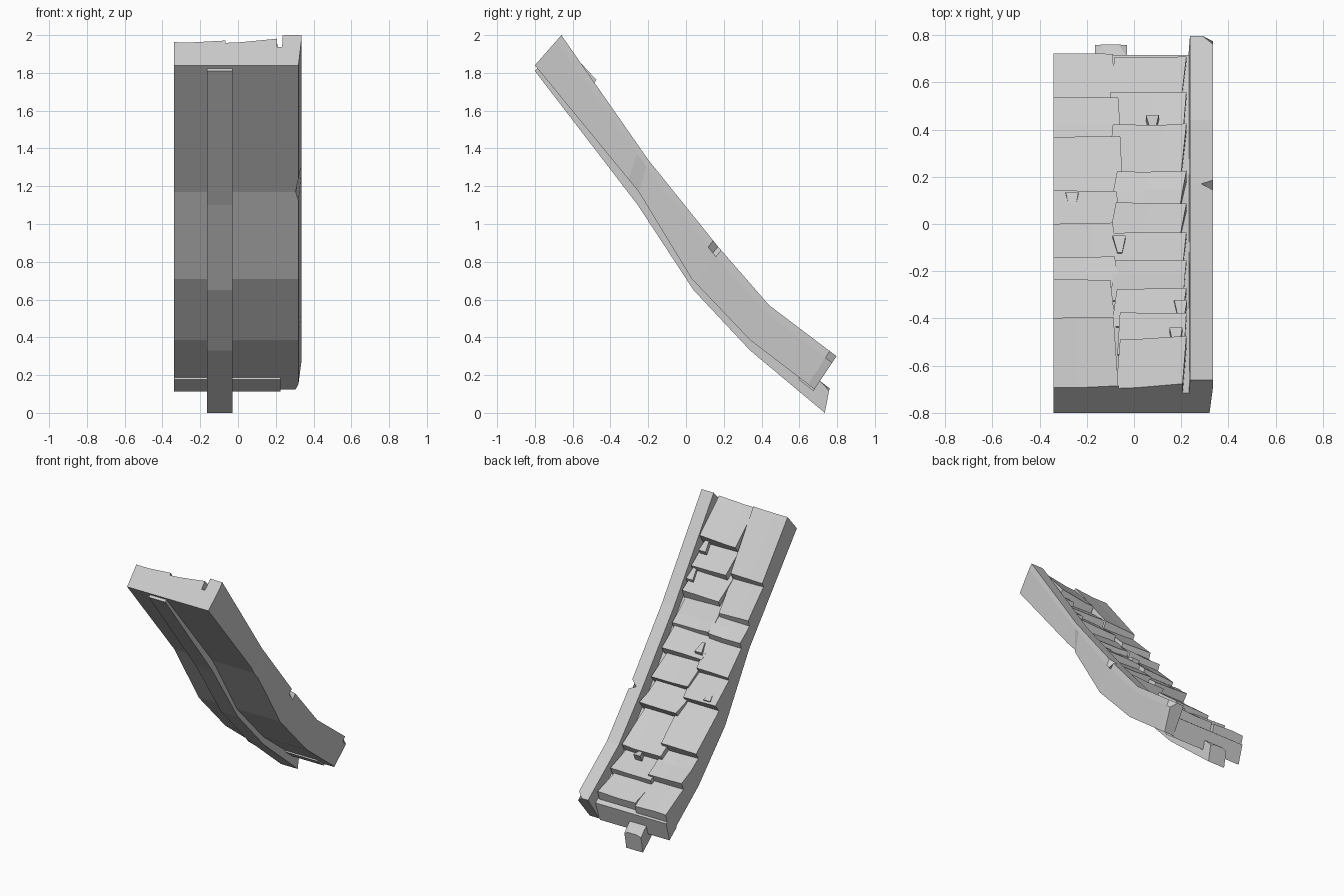
import bpy, bmesh, random

random.seed(4)
cube = bpy.data.objects.get("Cube")
if cube:
    bpy.data.objects.remove(cube)

stone = bpy.data.materials.new("pale_grey")
stone.use_nodes = True
stone.diffuse_color = (0.6, 0.6, 0.6, 1)
stone.node_tree.nodes["Principled BSDF"].inputs["Base Color"].default_value = (0.6, 0.6, 0.6, 1)

# Side profiles: paired (y, z) points along the lower and upper edges
UNDER = [(-.8, 1.84), (-.25, 1.17), (.03, .71), (.34, .385), (.68, .125)]
RIM = (UNDER, [(-.66, 2), (-.2, 1.34), (.17, .88), (.44, .57), (.797, .3)])
DECK = (UNDER, RIM[1][:4] + [(.74, .335)])
BEAM = ([(-.8, 1.81), (-.255, 1.1), (.04, .65), (.34, .33), (.735, 0)],
        [(-.78, 1.83), (-.2, 1.18), (.08, .74), (.4, .41), (.76, .13)])


def place(profile, t, x, h):
    """Point at station t along the curve, at height fraction h."""
    i = min(int(t), 3)
    f = t - i
    low, top = ([a + (b - a) * f for a, b in zip(edge[i], edge[i + 1])] for edge in profile)
    return (x, *[a + (b - a) * h for a, b in zip(low, top)])


def station(y, h=.85):
    """Station whose deck point at height h lies at y."""
    lo, hi = 0, 4
    for _ in range(25):
        mid = (lo + hi) / 2
        lo, hi = (mid, hi) if place(DECK, mid, 0, h)[1] < y else (lo, mid)
    return lo


def loft(name, profile, rings):
    """Skin a list of (station, [(x, h), ...]) rings and cap both ends."""
    bm = bmesh.new()
    rows = [[bm.verts.new(place(profile, t, x, h)) for x, h in ring] for t, ring in rings]
    n = len(rows[0])
    for a, b in zip(rows, rows[1:]):
        for i in range(n):
            j = (i + 1) % n
            bm.faces.new((a[i], a[j], b[j], b[i]))
    bm.faces.new(rows[0])
    bm.faces.new(rows[-1])
    bmesh.ops.recalc_face_normals(bm, faces=bm.faces)
    mesh = bpy.data.meshes.new(name)
    bm.to_mesh(mesh)
    bm.free()
    mesh.materials.append(stone)
    obj = bpy.data.objects.new(name, mesh)
    bpy.context.collection.objects.link(obj)


def box(x0, x1, h0, h1):
    return [(x0, h0), (x1, h0), (x1, h1), (x0, h1)]


# Base deck and the lip under its low end
loft("deck", DECK, [(t, box(-.34, .235, 0, .6)) for t in range(5)])
loft("deck_lip", DECK, [(t, box(-.34, .225, -.05, .3)) for t in (3.76, 4)])


# Raised edge rim with worn corners
def rim_ring(top_x=.335, low_x=.32):
    return [(.228, 0), (low_x, 0), (.335, .8), (top_x, 1), (.237, 1)]


loft("edge_rim", RIM, [(0, rim_ring()), (.9, rim_ring()), (1, rim_ring(low_x=.305)),
                       (1.1, rim_ring()), (1.93, rim_ring()), (2, rim_ring(top_x=.285)),
                       (2.06, rim_ring()), (3, rim_ring()), (3.9, rim_ring()),
                       (4, rim_ring(top_x=.29, low_x=.305))])


# Support beam below, with a chamfered low end
def beam_ring(c):
    return [(-.165, 0), (-.03, 0), (-.03, 1 - 3 * c), (-.03 - c, 1), (-.165 + c, 1), (-.165, 1 - 3 * c)]


loft("support_beam", BEAM, [(t, beam_ring(.005)) for t in (0, 1, 2, 3, 3.88)] + [(4, beam_ring(.035))])


# Rough overlapping shingles; each is thickest at its low edge
def shingle(name, y_low, y_high, left, right, lift, flush_left):
    last = y_high is None
    t_low = station(y_low)
    t_high = 0 if last else station(y_high - .03)
    knots = [t_high] + [k for k in (1, 2, 3) if t_high + .05 < k < t_low - .05] + [t_low]
    jit = random.uniform
    tilt, fold = jit(-.04, .04), jit(.3, .7)
    skew = jit(.01, .035)
    rings = []
    for t in knots:
        f = (t - t_high) / (t_low - t_high)
        start = .78 if last else .64
        h = start + (lift - start) * f
        x0 = left if flush_left else left + skew * f
        x1 = right - skew * (1 - f if not flush_left else f)
        rise = .1 if last and not flush_left else tilt
        rings.append((t, [(x0, .5), (x1, .5), (x1, h + rise),
                          (x0 + (x1 - x0) * fold, h + jit(-.03, .03)), (x0, h - rise * .4)]))
    loft(name, DECK, rings)


left_rows = [.72, .53, .36, .13, 0, -.145, -.24, -.4, None]
right_rows = [.705, .555, .415, .21, .085, -.04, -.155, -.28, -.385, -.5, None]
for side, rows in (("left", left_rows), ("right", right_rows)):
    for i, (low, high) in enumerate(zip(rows, rows[1:])):
        seam = -.09 + random.uniform(-.03, .02)
        lift = random.uniform(.86, .95)
        if side == "left":
            shingle(f"outer_shingle_{i}", low, high, -.34, seam + .03, lift, True)
        else:
            shingle(f"inner_shingle_{i}", low, high, seam, .222, lift + (.06 if low < -.2 else 0), False)

# Small loose chips near the outer edge and the rim
for i, (y, x) in enumerate([(.12, -.26), (-.33, .2), (-.45, .18), (.45, .08), (-.06, -.06)]):
    t = station(y)
    loft(f"loose_chip_{i}", DECK, [(t - .16, box(x - .01, x + .01, .5, .8)),
                                   (t, box(x - .03, x + .025, .5, .97))])
